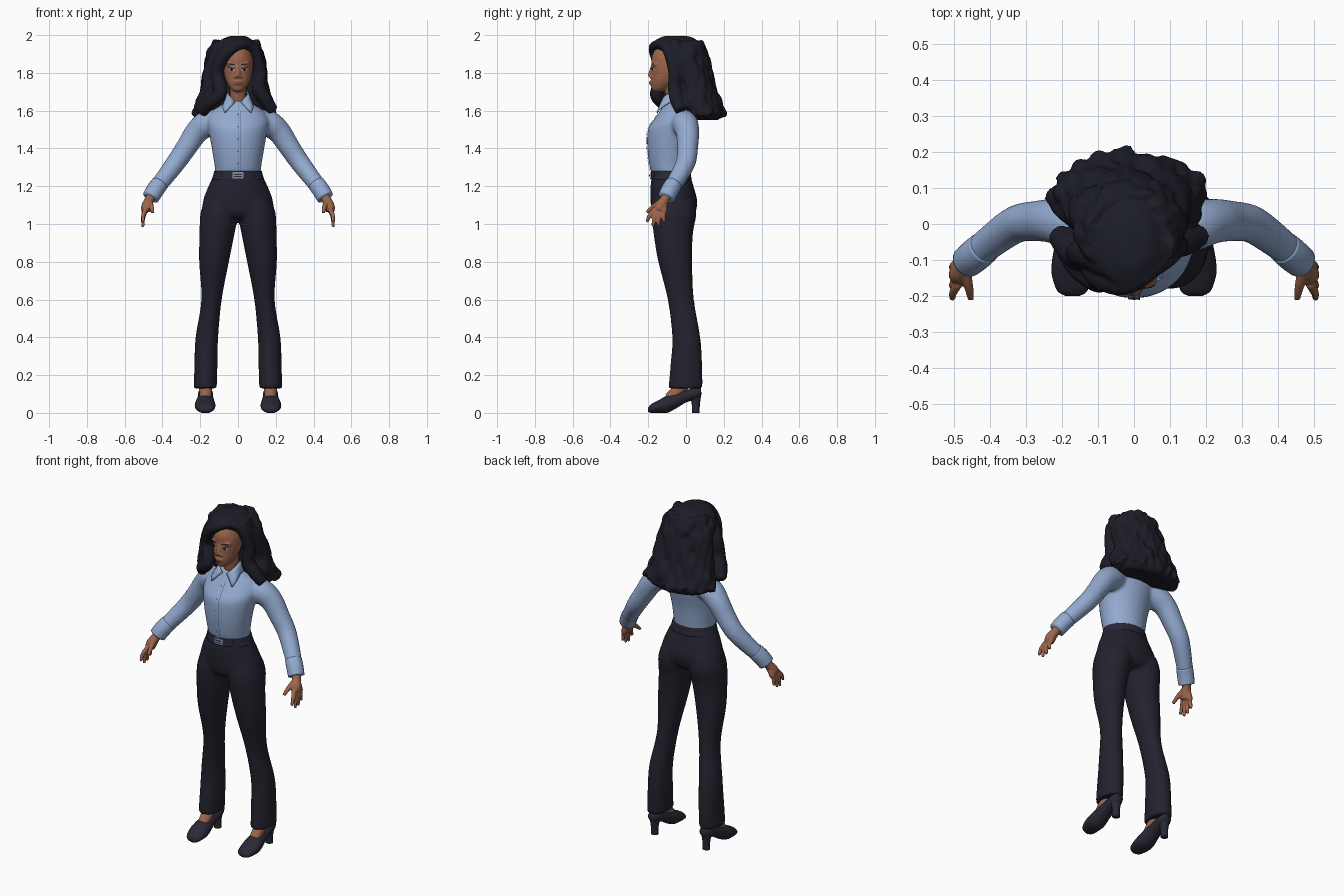
import bpy, bmesh, math
from mathutils import Vector, Matrix
from mathutils.bvhtree import BVHTree

if "Cube" in bpy.data.objects:
    bpy.data.objects.remove(bpy.data.objects["Cube"])


def material(name, r, g, b):
    m = bpy.data.materials.new(name)
    m.diffuse_color = (r, g, b, 1)
    m.use_nodes = True
    m.node_tree.nodes["Principled BSDF"].inputs["Base Color"].default_value = m.diffuse_color
    return m


SKIN = material("brown skin", 0.33, 0.13, 0.07)
HAIR = material("black hair", 0.012, 0.012, 0.02)
SHIRT = material("light blue cotton", 0.29, 0.40, 0.63)
SEAM = material("seam blue", 0.10, 0.15, 0.27)
TROUSER = material("dark navy cloth", 0.017, 0.016, 0.027)
LEATHER = material("dark leather", 0.022, 0.021, 0.035)
METAL = material("buckle metal", 0.20, 0.27, 0.42)
LIPS = material("lip colour", 0.24, 0.07, 0.05)
WHITE = material("eye white", 0.50, 0.42, 0.40)


def spline(keys, n=4):
    """Catmull-Rom interpolation through tuples of any length."""
    out = []
    for i in range(len(keys) - 1):
        a, b, c, d = (keys[min(max(k, 0), len(keys) - 1)] for k in range(i - 1, i + 3))
        for s in range(n):
            t = s / n
            out.append([0.5 * (2 * q + (r - p) * t + (2 * p - 5 * q + 4 * r - w) * t * t
                               + (3 * q - p - 3 * r + w) * t ** 3)
                        for p, q, r, w in zip(a, b, c, d)])
    return out + [list(keys[-1])]


def skin_rings(bm, rings):
    """Bridge rings of points into a closed skin."""
    vs = [[bm.verts.new(p) for p in r] for r in rings]
    n = len(vs[0])
    for a, b in zip(vs, vs[1:]):
        for k in range(n):
            bm.faces.new((a[k], a[(k + 1) % n], b[(k + 1) % n], b[k]))
    bm.faces.new(vs[0][::-1])
    bm.faces.new(vs[-1])


def ellipse(c, u, v, n=28):
    return [c + u * math.cos(2 * math.pi * k / n) + v * math.sin(2 * math.pi * k / n) for k in range(n)]


def stack(bm, keys, side=1):
    """Horizontal ellipses: z, centre x, half width, front y, back y."""
    skin_rings(bm, [ellipse(Vector((x * side, (f + b) / 2, z)), Vector((w, 0, 0)),
                            Vector((0, (b - f) / 2, 0))) for z, x, w, f, b in spline(keys)])


def tube(bm, pts, side=1, n=14):
    """Round tube through x, y, z, radius points."""
    ps = spline(pts)
    cs = [Vector((p[0] * side, p[1], p[2])) for p in ps]
    rings = []
    for i, c in enumerate(cs):
        t = (cs[min(i + 1, len(cs) - 1)] - cs[max(i - 1, 0)]).normalized()
        u = t.cross(Vector((0.1, 1, 0.05))).normalized()
        rings.append(ellipse(c, u * ps[i][3], t.cross(u) * ps[i][3], n))
    skin_rings(bm, rings)


def ball(bm, c, r):
    bmesh.ops.create_uvsphere(bm, u_segments=24, v_segments=16, radius=1,
                              matrix=Matrix.Translation(c) @ Matrix.Diagonal((*r, 1)))


def finish(name, bm, mat, voxel=0, smooth=0):
    bmesh.ops.recalc_face_normals(bm, faces=bm.faces)
    me = bpy.data.meshes.new(name)
    bm.to_mesh(me)
    bm.free()
    me.materials.append(mat)
    me.shade_smooth()
    ob = bpy.data.objects.new(name, me)
    bpy.context.collection.objects.link(ob)
    if voxel:
        m = ob.modifiers.new("fuse", 'REMESH')
        m.mode, m.voxel_size, m.use_smooth_shade = 'VOXEL', voxel, True
        s = ob.modifiers.new("soften", 'SMOOTH')
        s.factor, s.iterations = 0.5, smooth
    return ob


def surface(ob):
    bpy.context.view_layer.update()
    return BVHTree.FromObject(ob, bpy.context.evaluated_depsgraph_get())


def decal(name, mat, tree, x, z, w, h, nx=8, nz=4, oval=True, tilt=0.0, lift=0.002):
    """Thin patch laid onto the front of a surface."""
    bm = bmesh.new()
    rows = []
    for j in range(nz + 1):
        v = (2 * j / nz - 1) * (0.97 if oval else 1)
        row = []
        for i in range(nx + 1):
            u = (2 * i / nx - 1) * (math.sqrt(1 - v * v) if oval else 1)
            px, pz = x + u * w, z + v * h + u * tilt
            hit = tree.ray_cast(Vector((px, -1, pz)), Vector((0, 1, 0)))[0]
            row.append(bm.verts.new((px, (hit.y if hit else -0.12) - lift, pz)))
        rows.append(row)
    for a, b in zip(rows, rows[1:]):
        for i in range(nx):
            bm.faces.new((a[i], a[i + 1], b[i + 1], b[i]))
    return finish(name, bm, mat)


# trousers: hips and both legs fused
bm = bmesh.new()
stack(bm, [(1.27, 0, .122, -.178, .018), (1.2, 0, .157, -.188, .04), (1.12, 0, .186, -.188, .06),
           (1.06, 0, .18, -.178, .05), (1.03, 0, .12, -.15, .03)])
for s in (1, -1):
    stack(bm, [(1.12, .09, .09, -.17, .045), (1.05, .1, .1, -.18, .055), (.95, .111, .093, -.172, .037),
               (.8, .127, .079, -.147, .032), (.6, .14, .054, -.097, .042), (.4, .165, .06, -.073, .076),
               (.25, .17, .061, -.083, .086), (.13, .173, .061, -.093, .088)], s)
finish("trousers", bm, TROUSER, .011, 4)

# shirt: torso and sleeves fused
bm = bmesh.new()
stack(bm, [(1.26, 0, .121, -.178, .018), (1.3, 0, .123, -.192, .02), (1.4, 0, .139, -.205, .03),
           (1.5, 0, .157, -.202, .052), (1.55, 0, .163, -.172, .06), (1.6, 0, .135, -.137, .05),
           (1.635, 0, .08, -.115, .02), (1.655, 0, .05, -.1, 0)])
for s in (1, -1):
    tube(bm, [(.09, -.02, 1.55, .06), (.165, -.005, 1.53, .07), (.22, .008, 1.485, .063),
              (.27, .008, 1.41, .057), (.325, 0, 1.33, .053), (.385, -.04, 1.25, .048),
              (.44, -.085, 1.18, .043)], s)
torso = surface(finish("shirt", bm, SHIRT, .01, 4))

# shirt cuffs
for s in (1, -1):
    bm = bmesh.new()
    tube(bm, [(.415, -.065, 1.212, .046), (.44, -.086, 1.178, .047), (.462, -.104, 1.14, .045)], s, 20)
    finish("cuff", bm, SHIRT)

# placket with seam line and buttons
decal("placket", SHIRT, torso, 0, 1.44, .016, .16, 4, 24, False, 0, .004)
decal("placket_seam", SEAM, torso, .015, 1.44, .002, .16, 1, 24, False, 0, .006)
for k in range(5):
    decal("button", SEAM, torso, 0, 1.32 + .065 * k, .005, .005, 6, 4, True, 0, .007)

# collar flaps wrapped around the neck
for s in (1, -1):
    bm = bmesh.new()
    rows = []
    for i in range(13):
        t = i / 12
        a = math.pi * t
        tip = max(0, (t - .55) / .45)
        top = Vector((s * (.056 * math.sin(a) + .014 * tip), -.07 + .06 * math.cos(a), 1.705 - .06 * t ** 3))
        low = Vector((s * (.074 * math.sin(a) + .068 * tip), -.07 + .075 * math.cos(a) - .012 * tip,
                      1.645 - .055 * tip))
        rows.append([bm.verts.new(top.lerp(low, k / 3)) for k in range(4)])
    for p, q in zip(rows, rows[1:]):
        for k in range(3):
            bm.faces.new((p[k], p[k + 1], q[k + 1], q[k]))
    ob = finish("collar", bm, SHIRT)
    ob.modifiers.new("thickness", 'SOLIDIFY').thickness = .008

# belt and buckle
bm = bmesh.new()
stack(bm, [(1.235, 0, .139, -.187, .03), (1.26, 0, .131, -.186, .026), (1.28, 0, .126, -.186, .023)])
belt = surface(finish("belt", bm, LEATHER))
for name, mat, w, h, lift in (("buckle", METAL, .03, .017, .005), ("buckle_gap", LEATHER, .022, .009, .007),
                              ("buckle_bar", METAL, .024, .003, .009)):
    decal(name, mat, belt, 0, 1.257, w, h, 6, 2, False, 0, lift)
for x in (-.085, .085):
    decal("belt_loop", TROUSER, belt, x, 1.257, .007, .022, 2, 2, False, 0, .005)

# hands
for s in (1, -1):
    bm = bmesh.new()
    tube(bm, [(.45, -.095, 1.165, .027), (.468, -.112, 1.13, .025), (.482, -.135, 1.095, .03),
              (.488, -.142, 1.07, .026)], s)
    tube(bm, [(.48, -.118, 1.11, .018), (.493, -.118, 1.07, .019), (.498, -.122, 1.06, .014)], s)
    tube(bm, [(.468, -.135, 1.115, .017), (.458, -.175, 1.09, .013), (.452, -.208, 1.06, .009)], s)
    for y0, y1, z1 in ((-.165, -.207, 1.01), (-.148, -.175, .985), (-.13, -.145, .99), (-.112, -.115, 1.01)):
        tube(bm, [(.488, y0, 1.08, .014), (.502, (y0 + y1) / 2 - .006, (1.08 + z1) / 2, .0115),
                  (.503, y1, z1, .008)], s, 10)
    finish("hand", bm, SKIN, .005, 2)

# head, nose, brow ridge and neck
bm = bmesh.new()
ball(bm, (0, -.07, 1.865), (.081, .115, .1))
stack(bm, [(1.7, 0, .018, -.172, -.12), (1.715, 0, .038, -.182, -.09), (1.75, 0, .06, -.186, -.05),
           (1.79, 0, .073, -.184, -.02), (1.84, 0, .08, -.184, 0), (1.88, 0, .078, -.18, 0)])
tube(bm, [(0, -.04, 1.58, .05), (0, -.06, 1.66, .044), (0, -.075, 1.75, .046)])
tube(bm, [(0, -.178, 1.835, .009), (0, -.188, 1.8, .011), (0, -.19, 1.782, .015)])
for s in (1, -1):
    ball(bm, (s * .012, -.184, 1.779), (.01, .012, .009))
    ball(bm, (s * .035, -.162, 1.845), (.03, .016, .01))
ball(bm, (0, -.182, 1.747), (.024, .012, .013))
head = surface(finish("head", bm, SKIN, .006, 3))

# eyes, brows and lips
for s in (1, -1):
    decal("eye", WHITE, head, s * .034, 1.817, .016, .007, tilt=s * .002)
    decal("iris", HAIR, head, s * .034, 1.817, .008, .0075, lift=.003)
    decal("lash", HAIR, head, s * .035, 1.825, .018, .0028, tilt=s * .003, lift=.004)
    decal("brow", HAIR, head, s * .037, 1.846, .022, .004, tilt=s * .003)
decal("upper_lip", LIPS, head, 0, 1.751, .023, .005)
decal("lower_lip", LIPS, head, 0, 1.742, .019, .005)

# hair: solid core, wavy locks round the back, side-parted front locks
core = [(1.996, 0, .035, -.11, 0), (1.985, -.005, .065, -.14, .04), (1.96, -.012, .1, -.175, .07),
        (1.92, -.012, .122, -.15, .09), (1.86, -.014, .137, -.09, .105), (1.75, -.014, .152, -.06, .13),
        (1.65, -.017, .182, -.055, .165), (1.58, -.016, .198, -.03, .19), (1.55, -.01, .16, 0, .17)]
bm = bmesh.new()
stack(bm, core)
for i in range(17):
    phi = math.radians(-104 + 13 * i)
    pts = []
    end = 1.565 + .02 * math.sin(i * 2.3)
    for z, x, w, f, b in spline(core[2:8], 3):
        z = max(z, end) if z < 1.6 else z
        a = phi + .07 * math.sin(z * 48 + i * 1.9)
        k = .97 + .05 * math.sin(z * 55 + i * 2.6)
        pts.append((x + w * k * math.sin(a), (f + b) / 2 + (b - f) / 2 * k * math.cos(a), z,
                    .027 + .007 * math.sin(z * 60 + i)))
    tube(bm, pts[::2] + [pts[-1]], n=10)
for lock in ([(.045, -.14, 1.955, .02), (-.025, -.168, 1.935, .03), (-.085, -.15, 1.88, .037),
              (-.113, -.125, 1.8, .036), (-.095, -.145, 1.73, .036), (-.1, -.155, 1.68, .036),
              (-.15, -.12, 1.64, .036), (-.19, -.07, 1.59, .028)],
             [(.03, -.11, 1.968, .022), (-.06, -.12, 1.945, .03), (-.115, -.09, 1.88, .038),
              (-.148, -.08, 1.8, .038), (-.15, -.09, 1.72, .042), (-.18, -.06, 1.65, .042),
              (-.21, -.03, 1.6, .032)],
             [(.045, -.135, 1.957, .02), (.085, -.1, 1.925, .027), (.108, -.075, 1.86, .03),
              (.118, -.06, 1.79, .033), (.11, -.06, 1.72, .036), (.145, -.05, 1.66, .037),
              (.185, -.03, 1.6, .03)]):
    tube(bm, lock)
finish("hair", bm, HAIR, .008, 2)

# feet and heeled shoes
for s in (1, -1):
    bm = bmesh.new()
    tube(bm, [(.172, -.09, .075, .03), (.172, -.055, .105, .034), (.172, -.01, .16, .035),
              (.172, .005, .22, .035)], s)
    finish("foot", bm, SKIN)
    bm = bmesh.new()
    skin_rings(bm, [ellipse(Vector((x * s, y, (lo + hi) / 2)), Vector((w, 0, 0)),
                            Vector((0, 0, (hi - lo) / 2)))
                    for y, x, w, lo, hi in spline([
                        (-.2, .17, .018, .006, .028), (-.185, .171, .042, 0, .046), (-.14, .174, .054, 0, .07),
                        (-.1, .174, .053, 0, .092), (-.05, .173, .045, .025, .108), (0, .172, .04, .055, .12),
                        (.05, .172, .039, .07, .135), (.08, .172, .026, .085, .135)])])
    stack(bm, [(0, .172, .022, .032, .072), (.05, .172, .022, .03, .074), (.11, .172, .034, .015, .083)], s)
    finish("shoe", bm, LEATHER)
